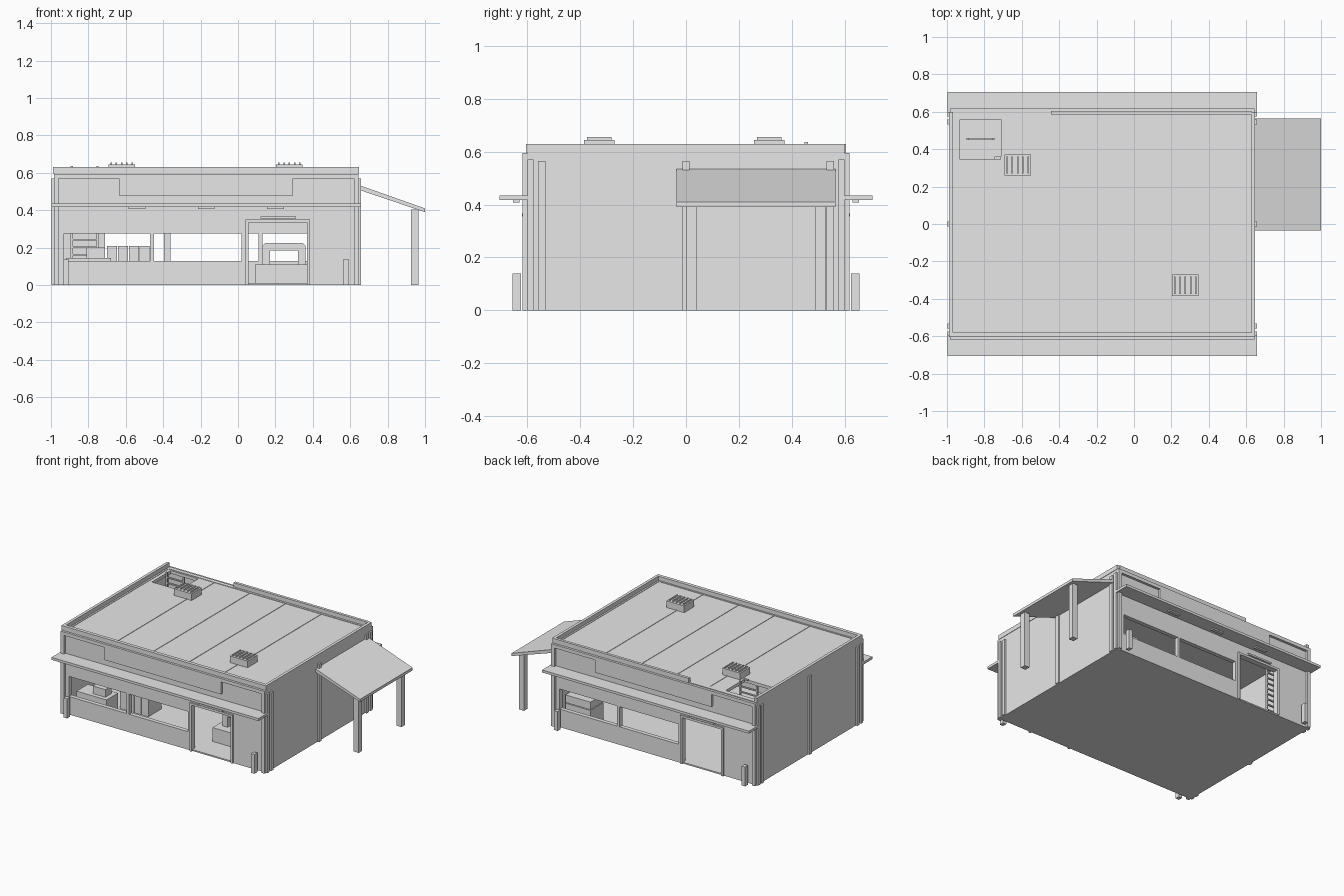
import bpy
import bmesh
from mathutils import Vector

cube = bpy.data.objects.get("Cube")
if cube:
    bpy.data.objects.remove(cube)

grey = bpy.data.materials.new("plain_grey")
grey.use_nodes = True
grey.diffuse_color = (0.8, 0.8, 0.8, 1)
grey.node_tree.nodes["Principled BSDF"].inputs["Base Color"].default_value = (0.8, 0.8, 0.8, 1)

L, R, W = -0.985, 0.645, 0.6      # left, right and half depth of the building
MID = (L + R) / 2
WALL = 0.03


def finish(name, bm):
    bmesh.ops.recalc_face_normals(bm, faces=bm.faces)
    mesh = bpy.data.meshes.new(name)
    bm.to_mesh(mesh)
    bm.free()
    mesh.materials.append(grey)
    obj = bpy.data.objects.new(name, mesh)
    bpy.context.collection.objects.link(obj)
    return obj


def boxes(name, *spans):
    """One object from boxes given as (x0, x1, y0, y1, z0, z1)."""
    bm = bmesh.new()
    for x0, x1, y0, y1, z0, z1 in spans:
        new = bmesh.ops.create_cube(bm, size=1)["verts"]
        bmesh.ops.scale(bm, vec=(x1 - x0, y1 - y0, z1 - z0), verts=new)
        bmesh.ops.translate(bm, vec=((x0 + x1) / 2, (y0 + y1) / 2, (z0 + z1) / 2), verts=new)
    return finish(name, bm)


def both(name, *spans):
    """The same part on the front and, turned half round, on the back."""
    boxes("front_" + name, *spans)
    boxes("back_" + name, *[(2 * MID - b, 2 * MID - a, -d, -c, e, f)
                            for a, b, c, d, e, f in spans])


def prism(name, profile, y0, y1):
    """Extrude an (x, z) outline along y."""
    bm = bmesh.new()
    face = bm.faces.new([bm.verts.new((x, y0, z)) for x, z in profile])
    ext = bmesh.ops.extrude_face_region(bm, geom=[face])["geom"]
    moved = [v for v in ext if isinstance(v, bmesh.types.BMVert)]
    bmesh.ops.translate(bm, vec=Vector((0, y1 - y0, 0)), verts=moved)
    return finish(name, bm)


# Shell: floor, side walls, and long walls with window and door openings
boxes("floor", (L, R, -W, W, 0, 0.01))
boxes("side_walls", (L, L + WALL, -W, W, 0, 0.6), (R - WALL, R, -W, W, 0, 0.6))
win0, win1, door0, door1 = -0.93, 0.02, 0.055, 0.37
sill, head, door_top = 0.13, 0.275, 0.335
f, b = -W, -W + WALL
both("wall",
     (L, win0, f, b, 0, 0.6), (win0, win1, f, b, 0, sill),
     (win0, win1, f, b, head, 0.6), (win1, door0, f, b, 0, 0.6),
     (door0, door1, f, b, door_top, 0.6), (door1, R, f, b, 0, 0.6))
both("window_mullion", (-0.47, -0.45, f, b, sill, head))
both("door_frame",
     (door0 - 0.015, door0, f - 0.012, b, 0, 0.35),
     (door1, door1 + 0.015, f - 0.012, b, 0, 0.35),
     (door0, door1, f - 0.012, b, door_top, 0.35))
both("door_lamp", (0.12, 0.31, f - 0.02, f, 0.355, 0.367))

# Fascia, sign board, canopy and its lamps
both("fascia", (L, R, f - 0.018, f, 0.57, 0.595))
both("sign_board", (-0.635, 0.295, f - 0.018, f, 0.48, 0.57))
both("canopy", (L - 0.012, R + 0.012, -0.705, f, 0.417, 0.435))
both("canopy_lamps", *[(x - 0.045, x + 0.045, -0.655, -0.63, 0.408, 0.417)
                       for x in (-0.54, MID, 0.2)])

# Corner columns, wall posts and bollards
both("corner_columns", (L, L + 0.025, f - 0.018, f, 0, 0.57),
     (R - 0.025, R, f - 0.018, f, 0, 0.57))
for side, x0, x1 in (("left", R, R + 0.012), ("right", L - 0.012, L)):
    boxes(side + "_wall_posts", *[(x0, x1, y - 0.014, y + 0.014, 0, 0.565)
                                  for y in (-0.545, 0, 0.545)])
    boxes(side + "_corner_strips", *[(x0, x1, s * 0.588 - 0.012, s * 0.588 + 0.012, 0, 0.57)
                                     for s in (-1, 1)])
both("bollards", *[(x - 0.014, x + 0.014, -0.657, -0.625, 0, 0.14) for x in (-0.92, 0.578)])

# Roof deck around the hatch opening, with raised seams and a parapet
hx0, hx1, hy0, hy1 = -0.93, -0.71, 0.345, 0.56
boxes("roof_deck", (L, R, -W, hy0, 0.575, 0.597), (L, R, hy1, W, 0.575, 0.597),
      (L, hx0, hy0, hy1, 0.575, 0.597), (hx1, R, hy0, hy1, 0.575, 0.597))
boxes("roof_seams", *[(-0.593 + i * 0.285, -0.587 + i * 0.285, -0.58, 0.59, 0.597, 0.6)
                      for i in range(4)])
boxes("parapet", (L - 0.003, R + 0.003, -W - 0.005, -W + 0.02, 0.597, 0.63),
      (L - 0.003, L + 0.018, -W + 0.02, W, 0.597, 0.63),
      (R - 0.018, R + 0.003, -W + 0.02, W, 0.597, 0.63),
      (-0.445, R - 0.018, W - 0.015, W + 0.005, 0.597, 0.63))

# Roof vents with slatted caps
for name, x, y in (("back_vent", -0.622, 0.315), ("front_vent", 0.275, -0.328)):
    slats = [(x - 0.06 + i * 0.028, x - 0.052 + i * 0.028, y - 0.046, y + 0.046, 0.645, 0.655)
             for i in range(5)]
    boxes(name, (x - 0.071, x + 0.071, y - 0.057, y + 0.057, 0.597, 0.645), *slats)

# Ladder up to the hatch
lx0, lx1, ly = -0.895, -0.745, 0.455
boxes("hatch_ladder",
      (lx0, lx0 + 0.012, ly - 0.006, ly + 0.006, 0.01, 0.637),
      (lx1 - 0.012, lx1, ly - 0.006, ly + 0.006, 0.01, 0.637),
      *[(lx0, lx1, ly - 0.006, ly + 0.006, 0.037 + i * 0.04, 0.045 + i * 0.04)
        for i in range(15)])
boxes("hatch_latch", (-0.745, -0.71, 0.345, 0.36, 0.597, 0.606))

# Sloping side porch on two posts
prism("porch_roof", [(R, 0.535), (R, 0.51), (1, 0.39), (1, 0.41)], -0.035, 0.565)
for name, y in (("front_porch_post", 0.02), ("back_porch_post", 0.508)):
    boxes(name, (0.925, 0.965, y - 0.02, y + 0.02, 0, 0.405))

# Furniture inside
boxes("counter", (-0.92, -0.68, -0.53, -0.4, 0.01, 0.145))
boxes("counter_till", (-0.81, -0.71, -0.5, -0.43, 0.145, 0.2))
boxes("lockers", *[(-0.7 + i * 0.058, -0.646 + i * 0.058, -0.35, -0.2, 0.01, 0.21)
                   for i in range(4)])
boxes("work_table", (0.09, 0.58, -0.42, -0.2, 0.01, 0.11))
prism("machine_arch", [(0.13, 0.11), (0.13, 0.21), (0.145, 0.225), (0.345, 0.225), (0.36, 0.21),
                       (0.36, 0.11), (0.32, 0.11), (0.32, 0.185), (0.17, 0.185), (0.17, 0.11)],
      -0.36, -0.26)
boxes("cabinet", (0.4, 0.6, 0.37, 0.52, 0.01, 0.14), (0.41, 0.6, 0.38, 0.51, 0.14, 0.145),
      (0.4, 0.6, 0.37, 0.52, 0.145, 0.2))
